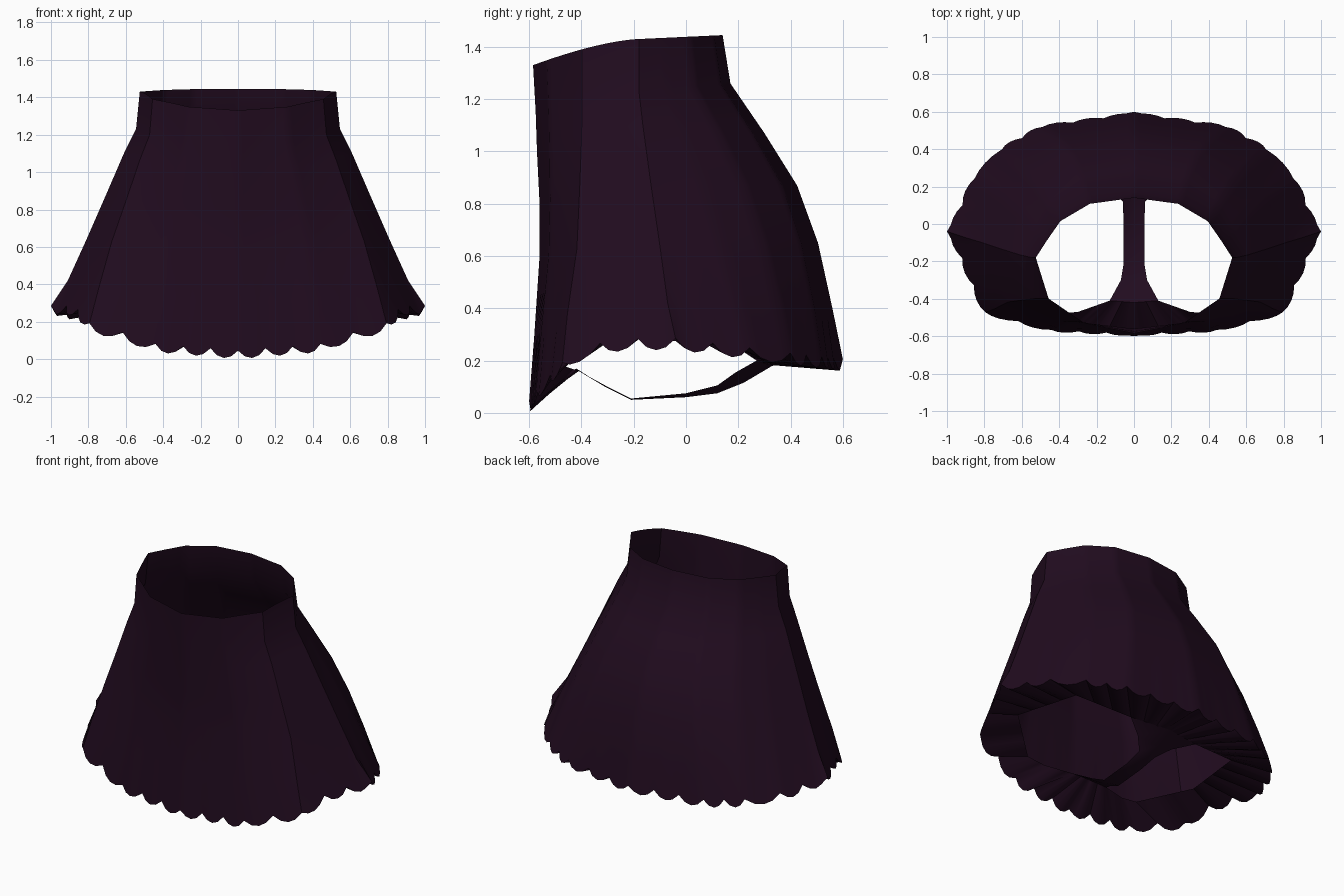
import bpy, bmesh, math

cube = bpy.data.objects.get("Cube")
if cube:
    bpy.data.objects.remove(cube, do_unlink=True)

fabric = bpy.data.materials.new("dark plum fabric")
fabric.use_nodes = True
plum = (0.015, 0.0035, 0.0135, 1)
fabric.diffuse_color = plum
shader = fabric.node_tree.nodes["Principled BSDF"]
shader.inputs["Base Color"].default_value = plum
shader.inputs["Roughness"].default_value = 0.9


def half_cloth(name, rows):
    """Skin equally long rows of points on the +x side and mirror them."""
    bm = bmesh.new()
    grid = [[bm.verts.new(p) for p in row] for row in rows]
    for r, s in zip(grid, grid[1:]):
        for i in range(len(r) - 1):
            bm.faces.new((r[i], r[i + 1], s[i + 1], s[i]))
    bmesh.ops.recalc_face_normals(bm, faces=bm.faces)
    mesh = bpy.data.meshes.new(name)
    bm.to_mesh(mesh)
    bm.free()
    mesh.materials.append(fabric)
    obj = bpy.data.objects.new(name, mesh)
    bpy.context.collection.objects.link(obj)
    obj.modifiers.new("Mirror", 'MIRROR').use_clip = True
    bpy.ops.object.select_all(action='DESELECT')
    obj.select_set(True)
    bpy.context.view_layer.objects.active = obj
    bpy.ops.object.shade_smooth_by_angle(angle=math.radians(35))


def polyline(pts, counts):
    """Divide each segment of a polyline into the given number of steps."""
    out = []
    for p, q, n in zip(pts, pts[1:], counts):
        out += [tuple(a + (b - a) * k / n for a, b in zip(p, q)) for k in range(n)]
    return out + [tuple(pts[-1])]


# Half outlines in unit size, from back centre over the side to front centre
STEPS = 4
counts = [STEPS * n for n in (3, 2, 1, 2, 3, 2, 3)]
waist = polyline([(0, 1), (.45, .9), (.75, .61), (.89, .28), (1, 0),
                  (.87, -.54), (.5, -.87), (0, -1)], counts)
hem = polyline([(0, 1), (.5, .89), (.72, .7), (.87, .45), (1, 0),
                (.81, -.79), (.45, -.96), (0, -1)], counts)

# blend, half width, side y, front y, back y, front z, side z, back z
levels = [
    (0, .525, -.18, -.585, .14, 1.33, 1.43, 1.445),
    (.05, .545, -.18, -.575, .17, 1.15, 1.23, 1.26),
    (.15, .61, -.165, -.57, .30, 1.0, 1.1, 1.07),
    (.4, .705, -.135, -.56, .425, .8, .88, .87),
    (.6, .81, -.10, -.56, .505, .6, .64, .65),
    (.85, .91, -.07, -.58, .56, .3, .42, .4),
    (1, 1.0, -.04, -.6, .6, 0, .24, .16),
]
notch = [1, .25, 0, .25]

# Skirt with a scalloped hem
rows = []
for f, half, ys, yf, yb, zf, zs, zb in levels:
    row = []
    for i, (w, h) in enumerate(zip(waist, hem)):
        u = w[0] + (h[0] - w[0]) * f
        v = w[1] + (h[1] - w[1]) * f
        if v >= 0:
            y, z = ys + (yb - ys) * v, zs + (zb - zs) * v
        else:
            y, z = ys - (yf - ys) * v, zs + (zf - zs) * (-v) ** (1.5 + 2.5 * f)
        x = u * half
        if f == 1:
            bite = notch[i % STEPS]
            z += .045 * bite
            if 0 < i < len(hem) - 1 and v != 0:
                x *= 1 - .02 * bite
                y *= 1 - .02 * bite
        row.append((x, y, z))
    rows.append(row)
half_cloth("skirt", rows)

# Underside: lining from the hem inwards to the leg openings
rim = polyline([(0, .33, .18), (.25, .27, .2), (.6, .18, .26), (.68, -.26, .29),
                (.42, -.48, .2), (.3, -.47, .18), (.13, -.41, .16), (0, -.42, .17)],
               [STEPS * n for n in (3, 3, 4, 2, 1, 1, 2)])
half_cloth("underside_lining", [rows[-1], rim])

# Crotch strap between the leg openings: centre y and z, edge x, y and z
strap = [
    (.33, .18, .25, .27, .2),
    (.22, .115, .13, .19, .155),
    (.12, .075, .06, .12, .105),
    (0, .06, .055, 0, .075),
    (-.21, .05, .055, -.21, .055),
    (-.31, .1, .07, -.3, .1),
    (-.42, .17, .13, -.41, .16),
]
half_cloth("crotch_strap", [[(0, yc, zc), (x, y, z)] for yc, zc, x, y, z in strap])
